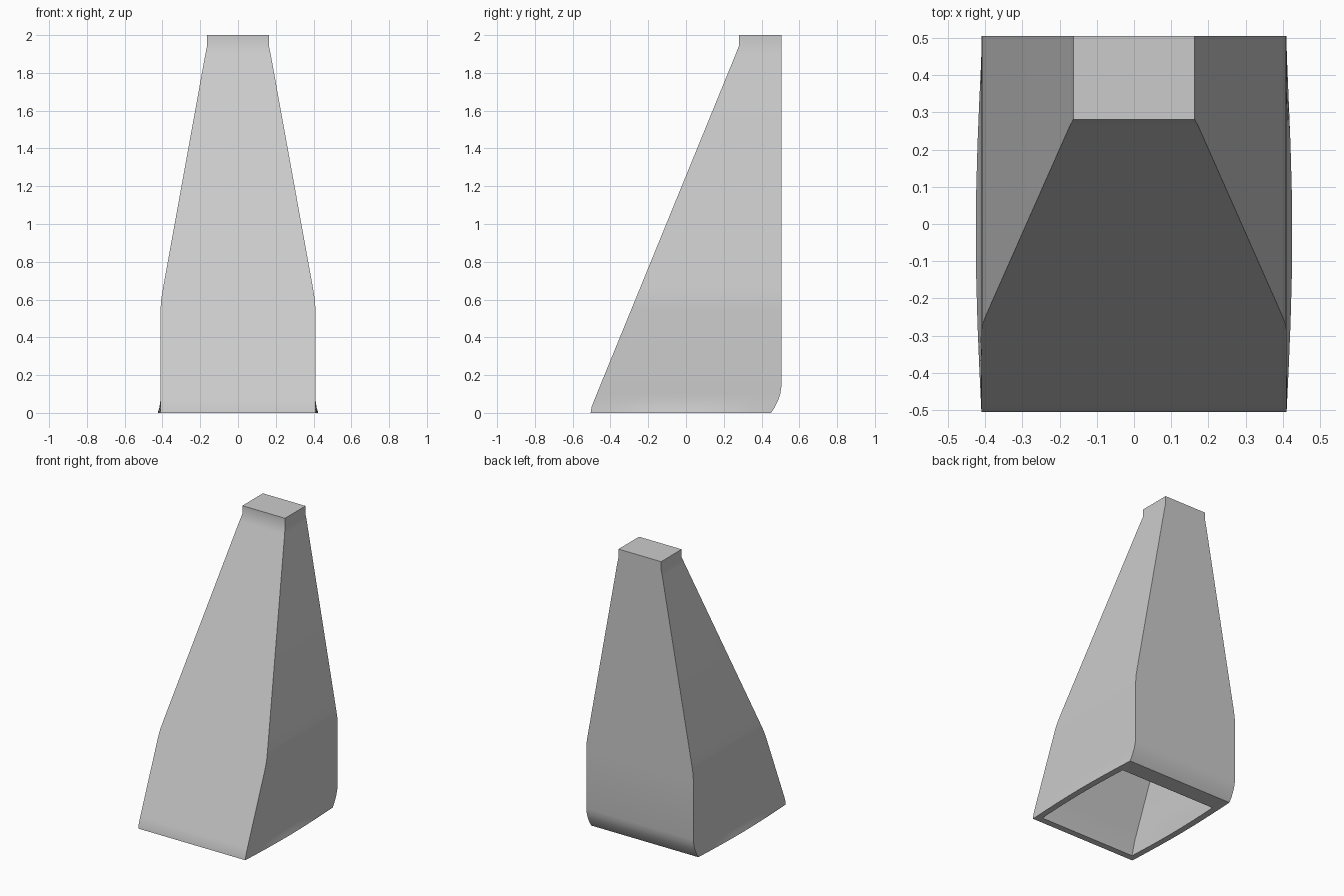
import bpy
import bmesh
import math

cube = bpy.data.objects.get("Cube")
if cube:
    bpy.data.objects.remove(cube, do_unlink=True)

# Single grey material
grey = bpy.data.materials.new("light_grey")
grey.use_nodes = True
colour = (0.6, 0.6, 0.6, 1)
grey.diffuse_color = colour
grey.node_tree.nodes["Principled BSDF"].inputs["Base Color"].default_value = colour

SIDE_STEPS = 8


def slope(z):
    """Depth of the straight sloping front wall at a height."""
    return -0.485 + 0.409 * (z - 0.07)


def taper(z):
    """Half width of the tapering upper part at a height."""
    return 0.397 - 0.181 * (z - 0.66)


def ring(bm, z, half, front, back, bulge):
    """One cross-section: straight front and back, gently bowed sides."""
    points = []
    for i in range(SIDE_STEPS + 1):
        t = i / SIDE_STEPS
        points.append((half + bulge * math.sin(math.pi * t), front + (back - front) * t))
    points += [(-x, y) for x, y in reversed(points)]
    return [bm.verts.new((x, y, z)) for x, y in points]


def bridge(bm, a, b):
    n = len(a)
    for i in range(n):
        j = (i + 1) % n
        bm.faces.new((a[i], a[j], b[j], b[i]))


# Outer sections: height, half width, front, back, side bulge
outer = [
    (0, 0.41, -0.505, 0.45, 0.015),
    (0.03, 0.41, -0.50, 0.47, 0.006),
    (0.07, 0.41, slope(0.07), 0.489, 0),
    (0.1, 0.41, slope(0.1), 0.499, 0),
    (0.14, 0.41, slope(0.14), 0.505, 0),
    (0.55, 0.41, slope(0.55), 0.505, 0),
    (0.6, 0.407, slope(0.6), 0.505, 0),
    (0.66, taper(0.66), slope(0.66), 0.505, 0),
    (0.74, taper(0.74), slope(0.74), 0.505, 0),
    (1.9, taper(1.9), slope(1.9), 0.505, 0),
    (1.945, 0.163, 0.281, 0.505, 0),
    (2.0, 0.163, 0.281, 0.505, 0),
]

# Cavity sections, open at the bottom
inner = [
    (0, 0.37, -0.46, 0.33, 0.012),
    (0.1, 0.37, slope(0.1) + 0.04, 0.43, 0),
    (0.16, 0.37, slope(0.16) + 0.04, 0.455, 0),
    (0.58, 0.37, slope(0.58) + 0.04, 0.455, 0),
    (1.9, taper(1.9) - 0.04, slope(1.9) + 0.04, 0.455, 0),
]

# Hollow tapered shell
bm = bmesh.new()
outer_rings = [ring(bm, *row) for row in outer]
inner_rings = [ring(bm, *row) for row in inner]
for rings in (outer_rings, inner_rings):
    for a, b in zip(rings, rings[1:]):
        bridge(bm, a, b)
    bm.faces.new(rings[-1])
bridge(bm, outer_rings[0], inner_rings[0])
bmesh.ops.recalc_face_normals(bm, faces=bm.faces[:])

mesh = bpy.data.meshes.new("tapered_shell")
bm.to_mesh(mesh)
bm.free()
mesh.materials.append(grey)
shell = bpy.data.objects.new("tapered_shell", mesh)
bpy.context.collection.objects.link(shell)

bpy.ops.object.select_all(action="DESELECT")
shell.select_set(True)
bpy.context.view_layer.objects.active = shell
bpy.ops.object.shade_smooth_by_angle(angle=math.radians(30))
